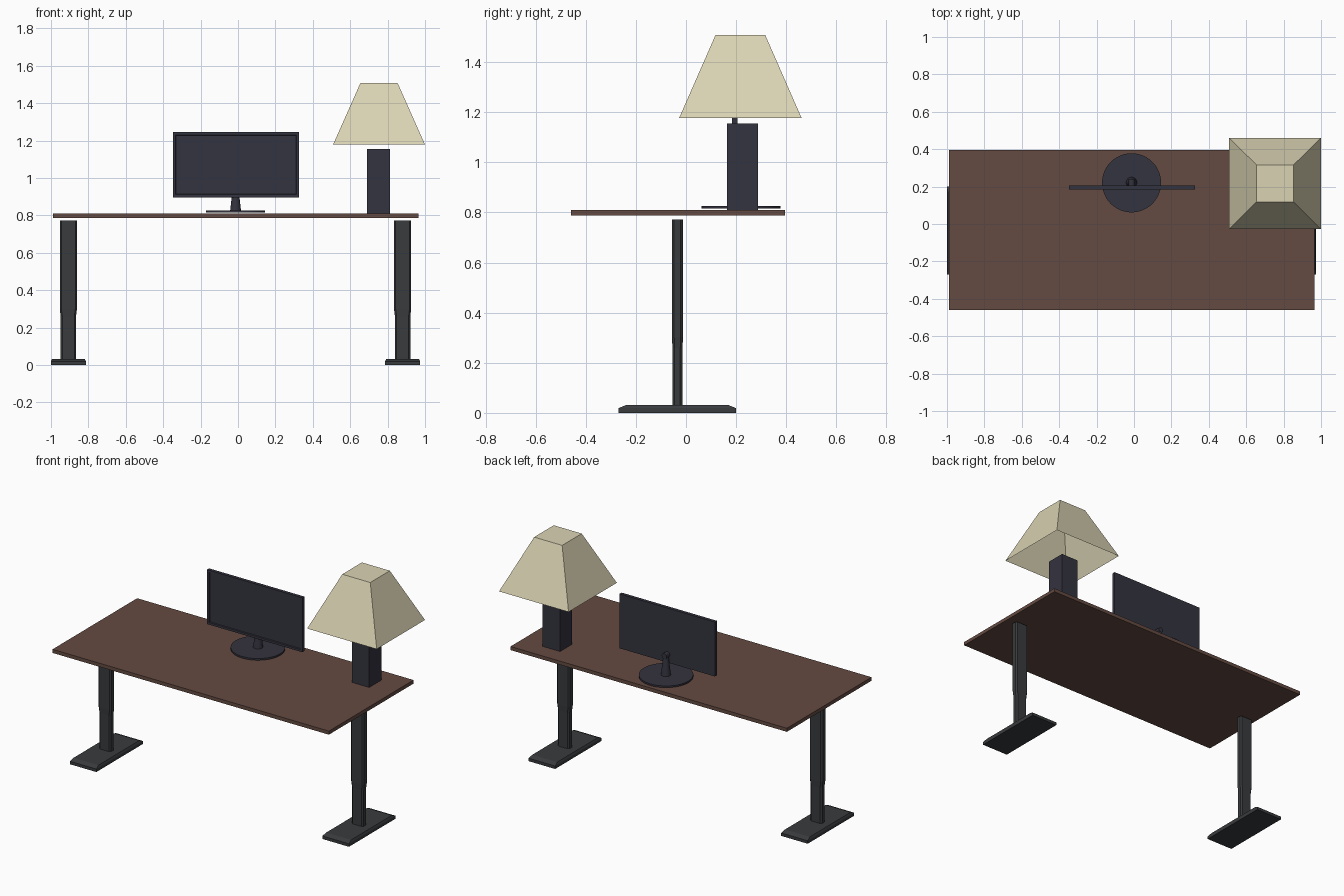
import bpy, bmesh
from mathutils import Matrix, Vector

if "Cube" in bpy.data.objects:
    bpy.data.objects.remove(bpy.data.objects["Cube"])


def material(name, rgb):
    m = bpy.data.materials.new(name)
    m.diffuse_color = (*rgb, 1)
    m.use_nodes = True
    m.node_tree.nodes["Principled BSDF"].inputs["Base Color"].default_value = m.diffuse_color
    return m


WOOD = material("brown_wood", (0.127, 0.07, 0.054))
STEEL = material("dark_steel", (0.04, 0.043, 0.047))
PLASTIC = material("dark_plastic", (0.034, 0.033, 0.05))
FABRIC = material("cream_fabric", (0.70, 0.65, 0.45))


def finish(name, bm, mat, smooth=False):
    bmesh.ops.recalc_face_normals(bm, faces=bm.faces)
    me = bpy.data.meshes.new(name)
    bm.to_mesh(me)
    bm.free()
    me.materials.append(mat)
    ob = bpy.data.objects.new(name, me)
    bpy.context.collection.objects.link(ob)
    if smooth:
        bpy.ops.object.select_all(action='DESELECT')
        ob.select_set(True)
        bpy.context.view_layer.objects.active = ob
        bpy.ops.object.shade_smooth_by_angle()
    return ob


def box(name, x, y, z, mat):
    bm = bmesh.new()
    size = (x[1] - x[0], y[1] - y[0], z[1] - z[0])
    mid = ((x[0] + x[1]) / 2, (y[0] + y[1]) / 2, (z[0] + z[1]) / 2)
    bmesh.ops.create_cube(bm, size=1, matrix=Matrix.Translation(mid) @ Matrix.Diagonal((*size, 1)))
    return finish(name, bm, mat)


def loft(name, cx, cy, sections, mat, corner=0, bottom=True):
    """Stack of rectangles (half x, half y, z), with optional cut corners."""
    bm = bmesh.new()
    rings = []
    for hx, hy, z in sections:
        if corner:
            c = corner
            pts = [(hx, hy - c), (hx - c, hy), (c - hx, hy), (-hx, hy - c),
                   (-hx, c - hy), (c - hx, -hy), (hx - c, -hy), (hx, c - hy)]
        else:
            pts = [(hx, hy), (-hx, hy), (-hx, -hy), (hx, -hy)]
        rings.append([bm.verts.new((cx + px, cy + py, z)) for px, py in pts])
    n = len(rings[0])
    for a, b in zip(rings, rings[1:]):
        for i in range(n):
            j = (i + 1) % n
            bm.faces.new((a[i], a[j], b[j], b[i]))
    bm.faces.new(rings[-1])
    if bottom:
        bm.faces.new(rings[0][::-1])
    return finish(name, bm, mat)


def cone(name, start, end, r1, r2, mat, segments=32):
    start, end = Vector(start), Vector(end)
    axis = end - start
    bm = bmesh.new()
    bmesh.ops.create_cone(
        bm, cap_ends=True, segments=segments, radius1=r1, radius2=r2, depth=axis.length,
        matrix=Matrix.Translation((start + end) / 2) @ axis.to_track_quat('Z', 'Y').to_matrix().to_4x4())
    return finish(name, bm, mat, True)


# Desk top
box("desk_top", (-0.99, 0.965), (-0.46, 0.395), (0.787, 0.81), WOOD)

# Telescopic legs and feet
for side, x in (("left", -0.907), ("right", 0.88)):
    loft(side + "_foot", x, -0.035,
         [(0.094, 0.235, 0), (0.094, 0.235, 0.019), (0.088, 0.205, 0.031)], STEEL)
    loft(side + "_leg", x, -0.034,
         [(0.041, 0.02, 0.03), (0.041, 0.02, 0.26), (0.046, 0.022, 0.3),
          (0.046, 0.022, 0.772)], STEEL, corner=0.009)

# Monitor panel with recessed screen
bm = bmesh.new()
bmesh.ops.create_cube(bm, size=1, matrix=Matrix.Translation((-0.011, 0.195, 1.071))
                      @ Matrix.Diagonal((0.674, 0.021, 0.348, 1)))
front = min(bm.faces, key=lambda f: f.calc_center_median().y)
bmesh.ops.inset_region(bm, faces=[front], thickness=0.02)
bmesh.ops.inset_region(bm, faces=[front], thickness=0.004, depth=-0.005)
finish("monitor", bm, PLASTIC)

# Monitor stand
cone("monitor_base", (-0.013, 0.22, 0.815), (-0.013, 0.22, 0.826), 0.158, 0.158, PLASTIC, 48)
cone("monitor_neck", (-0.013, 0.222, 0.825), (-0.013, 0.222, 0.96), 0.029, 0.014, PLASTIC)
cone("monitor_pivot", (-0.013, 0.24, 0.95), (-0.013, 0.2, 0.95), 0.017, 0.017, PLASTIC)

# Lamp
box("lamp_body", (0.69, 0.813), (0.164, 0.287), (0.81, 1.156), PLASTIC)
loft("lamp_shade", 0.754, 0.217, [(0.246, 0.244, 1.178), (0.099, 0.099, 1.509)],
     FABRIC, bottom=False)
